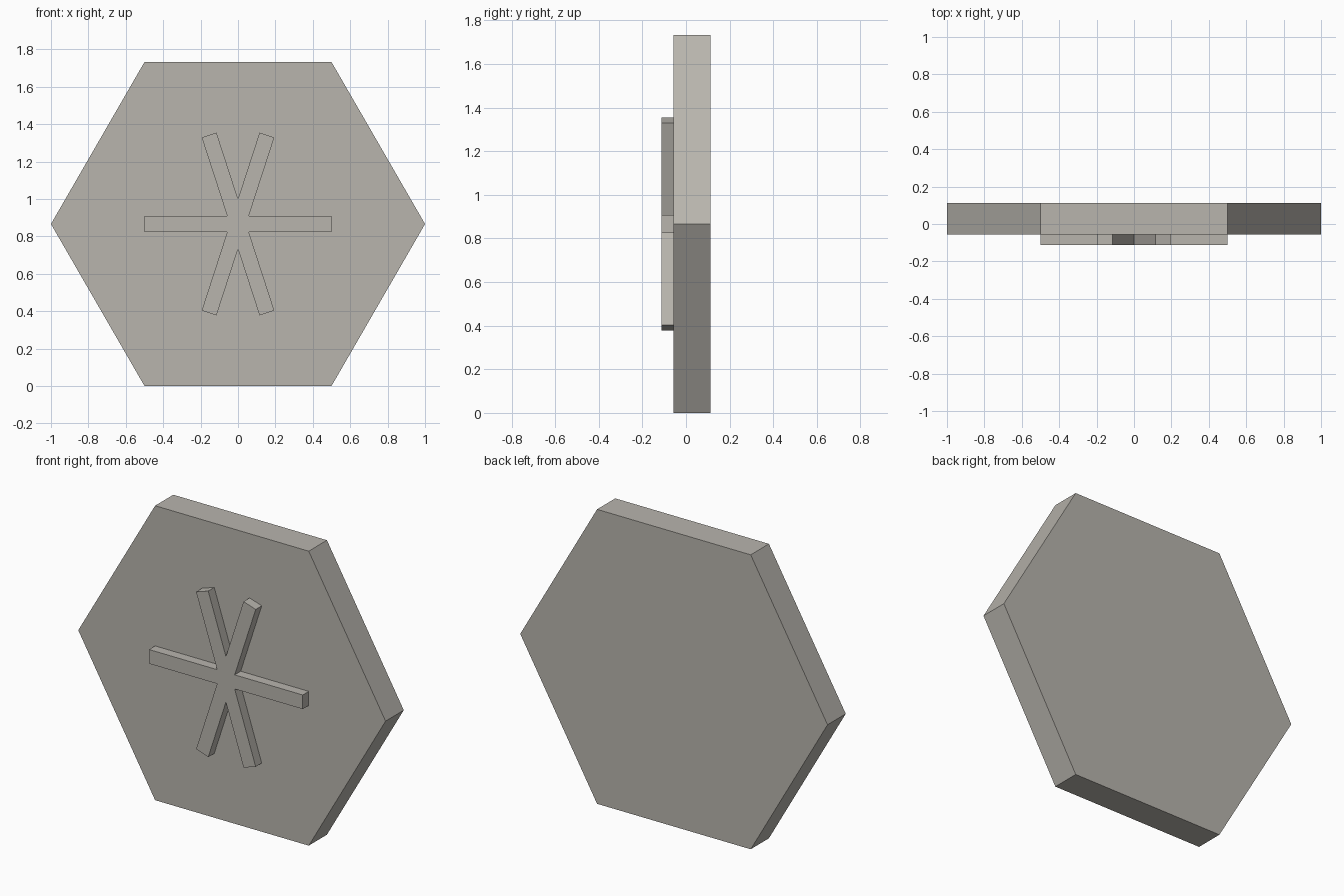
import bpy
import bmesh
from math import sin, cos, pi, radians
from mathutils import Vector

cube = bpy.data.objects.get("Cube")
if cube:
    bpy.data.objects.remove(cube, do_unlink=True)

CENTRE_Z = 0.866
FRONT, PLATE_FRONT, BACK = -0.1125, -0.0565, 0.1125

stone = bpy.data.materials.new("warm_grey")
stone.use_nodes = True
colour = (0.48, 0.46, 0.42, 1)
stone.diffuse_color = colour
stone.node_tree.nodes["Principled BSDF"].inputs["Base Color"].default_value = colour


def extruded(name, outline, y_front, y_back):
    """Solid prism from an outline in the upright plane."""
    bm = bmesh.new()
    face = bm.faces.new([bm.verts.new((x, y_front, z + CENTRE_Z)) for x, z in outline])
    result = bmesh.ops.extrude_face_region(bm, geom=[face], use_keep_orig=True)
    moved = [v for v in result["geom"] if isinstance(v, bmesh.types.BMVert)]
    bmesh.ops.translate(bm, verts=moved, vec=(0, y_back - y_front, 0))
    bmesh.ops.recalc_face_normals(bm, faces=bm.faces)
    mesh = bpy.data.meshes.new(name)
    bm.to_mesh(mesh)
    bm.free()
    mesh.materials.append(stone)
    obj = bpy.data.objects.new(name, mesh)
    bpy.context.collection.objects.link(obj)
    return obj


def star_outline(angles, length, half_width):
    """Arms joined at the points where neighbouring edges cross."""
    points = []
    for i, angle in enumerate(angles):
        along = Vector((cos(angle), sin(angle)))
        side = Vector((-sin(angle), cos(angle))) * half_width
        points += [along * length - side, along * length + side]
        half_gap = ((angles[(i + 1) % len(angles)] - angle) % (2 * pi)) / 2
        notch = half_width / sin(half_gap)
        points.append(Vector((cos(angle + half_gap), sin(angle + half_gap))) * notch)
    return points


# Hexagonal plate
hexagon = [(cos(i * pi / 3), sin(i * pi / 3)) for i in range(6)]
extruded("hexagon_plate", hexagon, PLATE_FRONT, BACK)

# Raised six-armed star on the front
arms = [radians(a) for a in (0, 72, 108, 180, 252, 288)]
extruded("raised_star", star_outline(arms, 0.5, 0.0415), FRONT, PLATE_FRONT)
